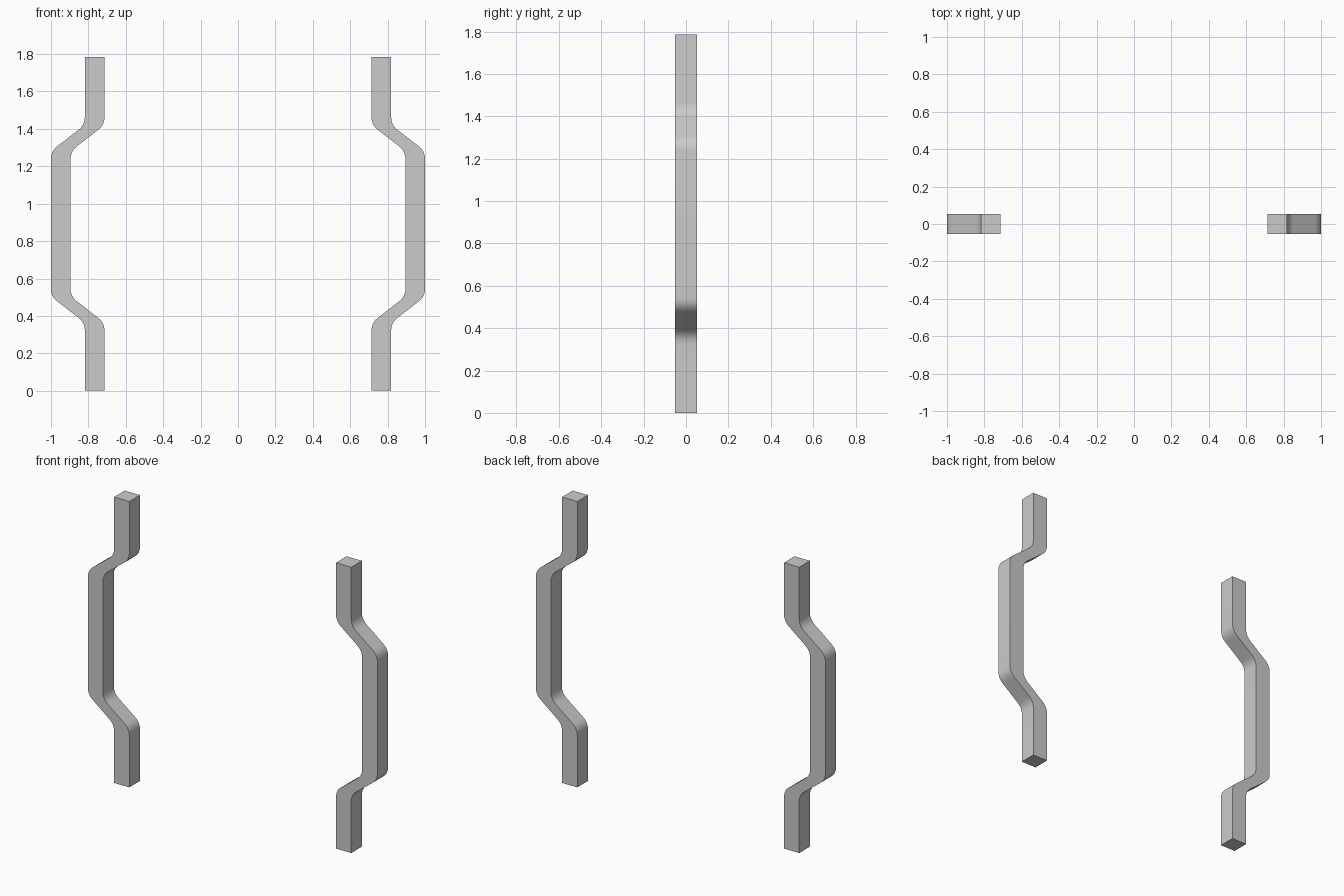
import bpy, bmesh, math
from mathutils import Vector

if "Cube" in bpy.data.objects:
    bpy.data.objects.remove(bpy.data.objects["Cube"])

H = 1.785      # bar height
W = 0.105      # bar width in x and y
X_END, X_MID = 0.714, 0.895   # inner face of the ends and of the bulged middle
Z_LOW, Z_HIGH = 0.364, 0.504  # where the lower slope starts and stops
R = 0.042      # length of bend along each leg
STEPS = 6


def rounded_path(points):
    # polyline with every inner corner replaced by a short curve
    pts = [Vector(p) for p in points]
    out = [pts[0]]
    for a, b, c in zip(pts, pts[1:], pts[2:]):
        p, q = b + (a - b).normalized() * R, b + (c - b).normalized() * R
        for i in range(STEPS + 1):
            t = i / STEPS
            out.append(p * (1 - t) ** 2 + b * 2 * t * (1 - t) + q * t * t)
    return out + [pts[-1]]


def make_bar(name, side):
    path = rounded_path([(X_END, 0), (X_END, Z_LOW), (X_MID, Z_HIGH),
                         (X_MID, H - Z_HIGH), (X_END, H - Z_LOW), (X_END, H)])
    bm = bmesh.new()
    # horizontal square section carried along the path
    rings = [[bm.verts.new((side * (p.x + dx), dy, p.y))
              for dx, dy in ((0, -W / 2), (W, -W / 2), (W, W / 2), (0, W / 2))]
             for p in path]
    for lo, hi in zip(rings, rings[1:]):
        for i in range(4):
            j = (i + 1) % 4
            bm.faces.new((lo[i], lo[j], hi[j], hi[i]))
    bm.faces.new(rings[0])
    bm.faces.new(rings[-1])
    bmesh.ops.recalc_face_normals(bm, faces=bm.faces)
    mesh = bpy.data.meshes.new(name)
    bm.to_mesh(mesh)
    bm.free()
    obj = bpy.data.objects.new(name, mesh)
    bpy.context.collection.objects.link(obj)
    bpy.ops.object.select_all(action='DESELECT')
    obj.select_set(True)
    bpy.context.view_layer.objects.active = obj
    bpy.ops.object.shade_smooth_by_angle(angle=math.radians(30))


# mirrored pair of bent bars
make_bar("bent_bar_left", -1)
make_bar("bent_bar_right", 1)
